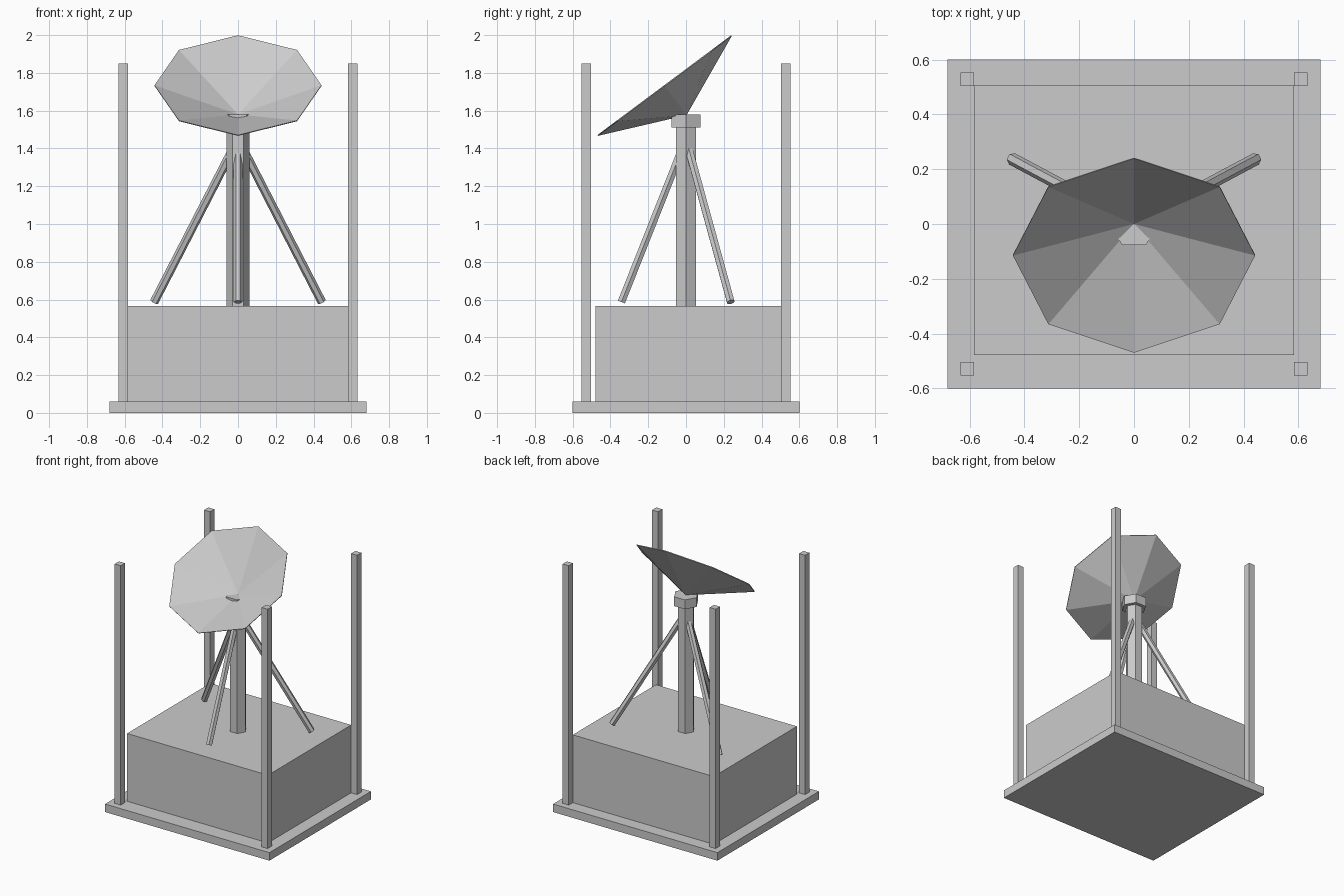
import bpy, bmesh, math
from mathutils import Vector, Matrix

if "Cube" in bpy.data.objects:
    bpy.data.objects.remove(bpy.data.objects["Cube"])


def make_object(name, bm):
    bmesh.ops.recalc_face_normals(bm, faces=bm.faces)
    me = bpy.data.meshes.new(name)
    bm.to_mesh(me)
    bm.free()
    ob = bpy.data.objects.new(name, me)
    bpy.context.collection.objects.link(ob)
    return ob


def box(name, lo, hi):
    lo, hi = Vector(lo), Vector(hi)
    bm = bmesh.new()
    m = Matrix.Translation((lo + hi) / 2) @ Matrix.Diagonal((*(hi - lo), 1))
    bmesh.ops.create_cube(bm, size=1, matrix=m)
    return make_object(name, bm)


def hex_rod(name, a, b, r):
    a, b = Vector(a), Vector(b)
    d = b - a
    rot = d.to_track_quat('Z', 'Y').to_matrix().to_4x4()
    bm = bmesh.new()
    # a ring vertex points along local Y
    m = Matrix.Translation((a + b) / 2) @ rot @ Matrix.Rotation(math.pi / 2, 4, 'Z')
    bmesh.ops.create_cone(bm, cap_ends=True, segments=6, radius1=r, radius2=r,
                          depth=d.length, matrix=m)
    return make_object(name, bm)


# Base slab and equipment housing
box("base_plate", (-0.68, -0.60, 0), (0.68, 0.60, 0.06))
box("housing", (-0.583, -0.478, 0.06), (0.583, 0.505, 0.567))

# Corner posts
for sx, side in ((-1, "left"), (1, "right")):
    for sy, end in ((-1, "front"), (1, "back")):
        x, y, h = sx * 0.608, sy * 0.528, 0.025
        box(f"{end}_{side}_post", (x - h, y - h, 0.06), (x + h, y + h, 1.85))

# Hexagonal mast and its cap
hex_rod("mast", (0, 0, 0.567), (0, 0, 1.51), 0.06)
hex_rod("mast_cap", (0, 0, 1.51), (0, 0, 1.58), 0.088)

# Tripod braces aimed at the mast axis
top = Vector((0, 0, 1.45))
for name, foot in (("front_brace", (0, -0.342, 0.587)),
                   ("left_brace", (-0.444, 0.237, 0.587)),
                   ("right_brace", (0.444, 0.237, 0.587))):
    hex_rod(name, foot, Vector(foot).lerp(top, 0.93), 0.023)

# Tilted eight-sided dish: thin shallow cone, open side up and forward
R, DEPTH, THICK = 0.442, 0.193, 0.005
bm = bmesh.new()
rings, tips = [], []
for off in (0, -THICK):
    tips.append(bm.verts.new((0, 0, off)))
    rings.append([bm.verts.new((R * math.cos(i * math.pi / 4),
                                R * math.sin(i * math.pi / 4), DEPTH + off))
                  for i in range(8)])
for i in range(8):
    j = (i + 1) % 8
    for tip, ring in zip(tips, rings):
        bm.faces.new((tip, ring[i], ring[j]))
    bm.faces.new((rings[0][i], rings[0][j], rings[1][j], rings[1][i]))
dish = make_object("dish", bm)
dish.rotation_euler = (math.radians(36.7), 0, 0)
dish.location = (0, 0, 1.58)
